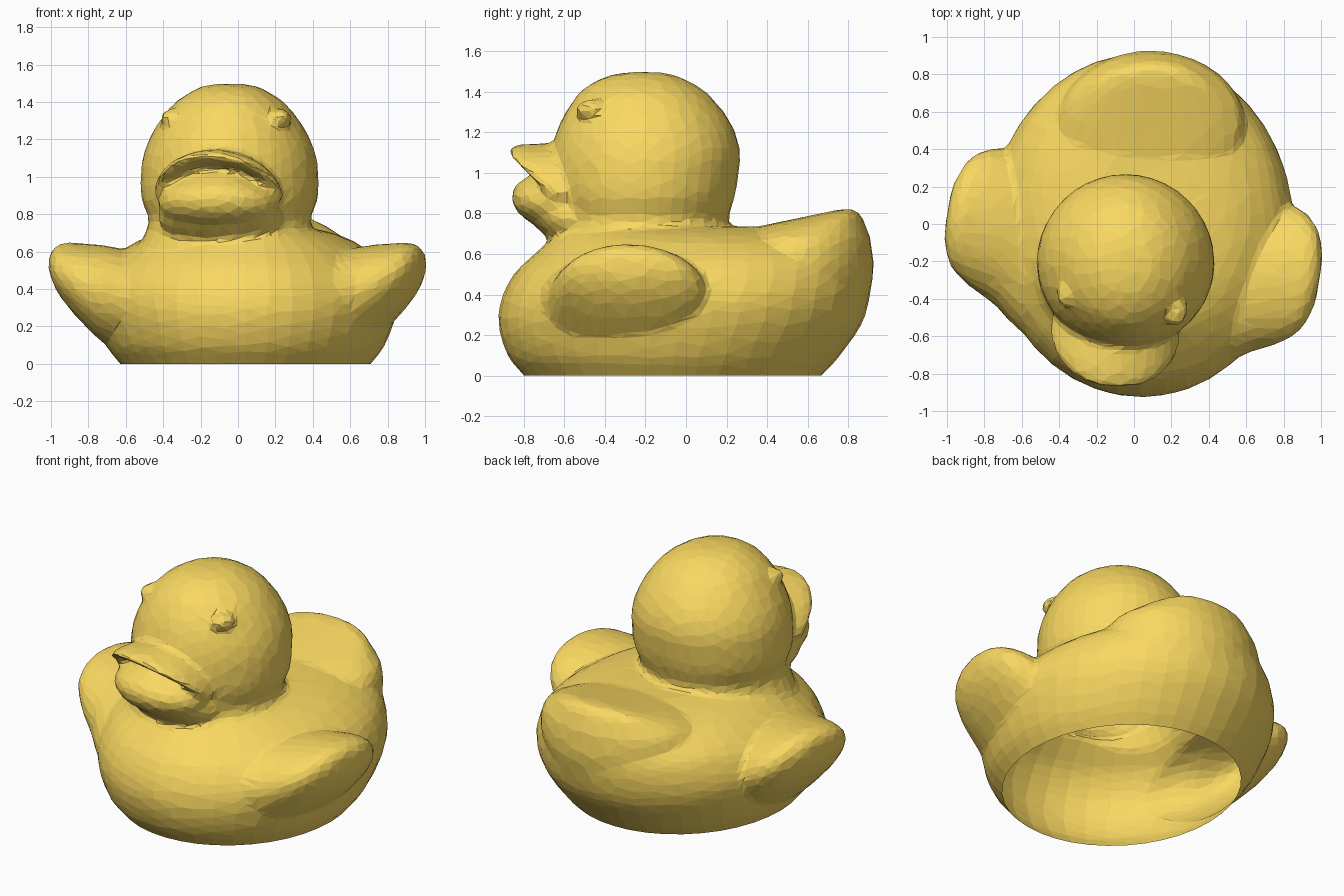
import bpy, bmesh, math
from mathutils import Vector, Matrix

if "Cube" in bpy.data.objects:
    bpy.data.objects.remove(bpy.data.objects["Cube"])

yellow = bpy.data.materials.new("yellow_vinyl")
yellow.diffuse_color = (0.95, 0.69, 0.12, 1)
yellow.use_nodes = True
yellow.node_tree.nodes["Principled BSDF"].inputs["Base Color"].default_value = yellow.diffuse_color

bm = bmesh.new()  # collects the overlapping closed parts before they are fused
# the toy is turned slightly about z: mirrored parts are built in this frame
TURN = Matrix.Translation((0.0, -0.1, 0)) @ Matrix.Rotation(math.radians(-9.5), 4, 'Z')
N = 40


def loft(sections, mat=Matrix.Identity(4)):
    """Skin elliptical sections given as (centre, half axis u, half axis v)."""
    rings = []
    for c, u, v in sections:
        c, u, v = Vector(c), Vector(u), Vector(v)
        rings.append([bm.verts.new(mat @ (c + u * math.cos(t) + v * math.sin(t)))
                      for t in (2 * math.pi * i / N for i in range(N))])
    faces = [bm.faces.new((a[i], a[(i + 1) % N], b[(i + 1) % N], b[i]))
             for a, b in zip(rings, rings[1:]) for i in range(N)]
    faces += [bm.faces.new(rings[0]), bm.faces.new(rings[-1])]
    bmesh.ops.recalc_face_normals(bm, faces=faces)


def smooth_rows(rows, steps=4):
    """Catmull-Rom curve through the rows, so that the skin has no bands."""
    p = [rows[0]] + rows + [rows[-1]]
    out = []
    for a, b, c, d in zip(p, p[1:], p[2:], p[3:]):
        for t in (k / steps for k in range(steps)):
            out.append([0.5 * (2 * j + (k - i) * t + (2 * i - 5 * j + 4 * k - l) * t * t
                               + (3 * j - i - 3 * k + l) * t ** 3)
                        for i, j, k, l in zip(a, b, c, d)])
    return out + [rows[-1]]


def stack(rows, cx):
    """Horizontal sections: (z, half width x, y front, y back)."""
    loft([((cx, (f + b) / 2, z), (rx, 0, 0), (0, (b - f) / 2, 0))
          for z, rx, f, b in smooth_rows(rows)])


def ball(centre, size, mat=Matrix.Identity(4), tilt=0):
    rot = Matrix.Rotation(math.radians(tilt), 3, 'X').to_quaternion()
    bmesh.ops.create_icosphere(bm, subdivisions=3, radius=1,
                               matrix=mat @ Matrix.LocRotScale(Vector(centre), rot, Vector(size)))


# body
stack([(-0.12, 0.57, -0.70, 0.54), (0, 0.67, -0.80, 0.67), (0.1, 0.745, -0.88, 0.76),
       (0.25, 0.80, -0.925, 0.865), (0.38, 0.81, -0.91, 0.905), (0.5, 0.76, -0.85, 0.91),
       (0.58, 0.69, -0.77, 0.88), (0.66, 0.57, -0.68, 0.78), (0.71, 0.43, -0.62, 0.62),
       (0.735, 0.28, -0.5, 0.42)], 0.04)

# raised tail with a long slope at its front
stack([(0.3, 0.40, 0.12, 0.88), (0.5, 0.50, 0.10, 0.925), (0.65, 0.49, 0.16, 0.915),
       (0.72, 0.41, 0.30, 0.895), (0.78, 0.29, 0.57, 0.87), (0.81, 0.19, 0.71, 0.845),
       (0.82, 0.11, 0.76, 0.825)], 0.09)

# neck and head
stack([(0.55, 0.54, -0.68, 0.28), (0.70, 0.45, -0.65, 0.215), (0.78, 0.435, -0.64, 0.21),
       (0.88, 0.47, -0.66, 0.24), (1.0, 0.475, -0.67, 0.26), (1.12, 0.46, -0.66, 0.265),
       (1.25, 0.405, -0.62, 0.22), (1.38, 0.31, -0.54, 0.12), (1.45, 0.215, -0.45, 0.02),
       (1.485, 0.14, -0.36, -0.07), (1.498, 0.06, -0.27, -0.15)], -0.045)

# wings, sections from the shoulder to the tip: (x, z, y front, y back, half height)
wing = smooth_rows([(0.40, 0.32, -0.64, 0.36, 0.26), (0.55, 0.33, -0.55, 0.37, 0.27),
                    (0.7, 0.365, -0.44, 0.38, 0.265), (0.85, 0.44, -0.365, 0.365, 0.205),
                    (0.95, 0.50, -0.28, 0.285, 0.145), (1.0, 0.53, -0.16, 0.16, 0.08),
                    (1.01, 0.53, -0.08, 0.08, 0.04)])
for s, shift in ((-1, 0.0), (1, -0.04)):
    loft([((s * x, shift + (f + b) / 2, z), (0, (b - f) / 2, 0), (0, 0, rz))
          for x, z, f, b, rz in wing], TURN)

# upper bill: an arched blade from the head out to the rim
blade = []
for i in range(17):
    a = math.pi * i / 16
    co, si = math.cos(a), math.sin(a)
    rim = Vector((0.33 * co - 0.02, -0.53 - 0.26 * si, 0.89 + 0.225 * si))
    root = Vector((0.24 * co - 0.02, -0.30, 0.88 + 0.20 * si))
    blade.append(((rim + root) / 2, (rim - root) / 2, (0.045 * co, 0, 0.045 * max(si, 0.1))))
loft(blade, TURN)

# lower bill, tongue and chin
ball((-0.02, -0.51, 0.85), (0.325, 0.265, 0.15), TURN, -10)
ball((-0.02, -0.47, 0.94), (0.23, 0.24, 0.11), TURN)
ball((-0.02, -0.43, 0.78), (0.34, 0.25, 0.15), TURN, -10)

# eyes
for s in (-1, 1):
    ball((s * 0.295 - 0.01, -0.325, 1.315), (0.06, 0.08, 0.05), TURN)

mesh = bpy.data.meshes.new("duck_shell")
bm.to_mesh(mesh)
bm.free()
duck = bpy.data.objects.new("duck_shell", mesh)
bpy.context.collection.objects.link(duck)

# fuse the parts into one skin, soften the joins, reduce to coarse flat facets
fuse = duck.modifiers.new("fuse", 'REMESH')
fuse.mode = 'VOXEL'
fuse.voxel_size = 0.02
soften = duck.modifiers.new("soften", 'SMOOTH')
soften.factor, soften.iterations = 0.5, 8
facet = duck.modifiers.new("facet", 'DECIMATE')
facet.ratio = 0.045
skin = bpy.data.meshes.new_from_object(duck.evaluated_get(bpy.context.evaluated_depsgraph_get()))
duck.modifiers.clear()
duck.data = skin

# open base: the hollow skin is cut off level at the floor
bm = bmesh.new()
bm.from_mesh(skin)
bmesh.ops.bisect_plane(bm, geom=bm.verts[:] + bm.edges[:] + bm.faces[:],
                       plane_co=(0, 0, 0), plane_no=(0, 0, 1), clear_inner=True)
for f in bm.faces:
    f.smooth = False
bm.to_mesh(skin)
bm.free()
skin.materials.clear()
skin.materials.append(yellow)
